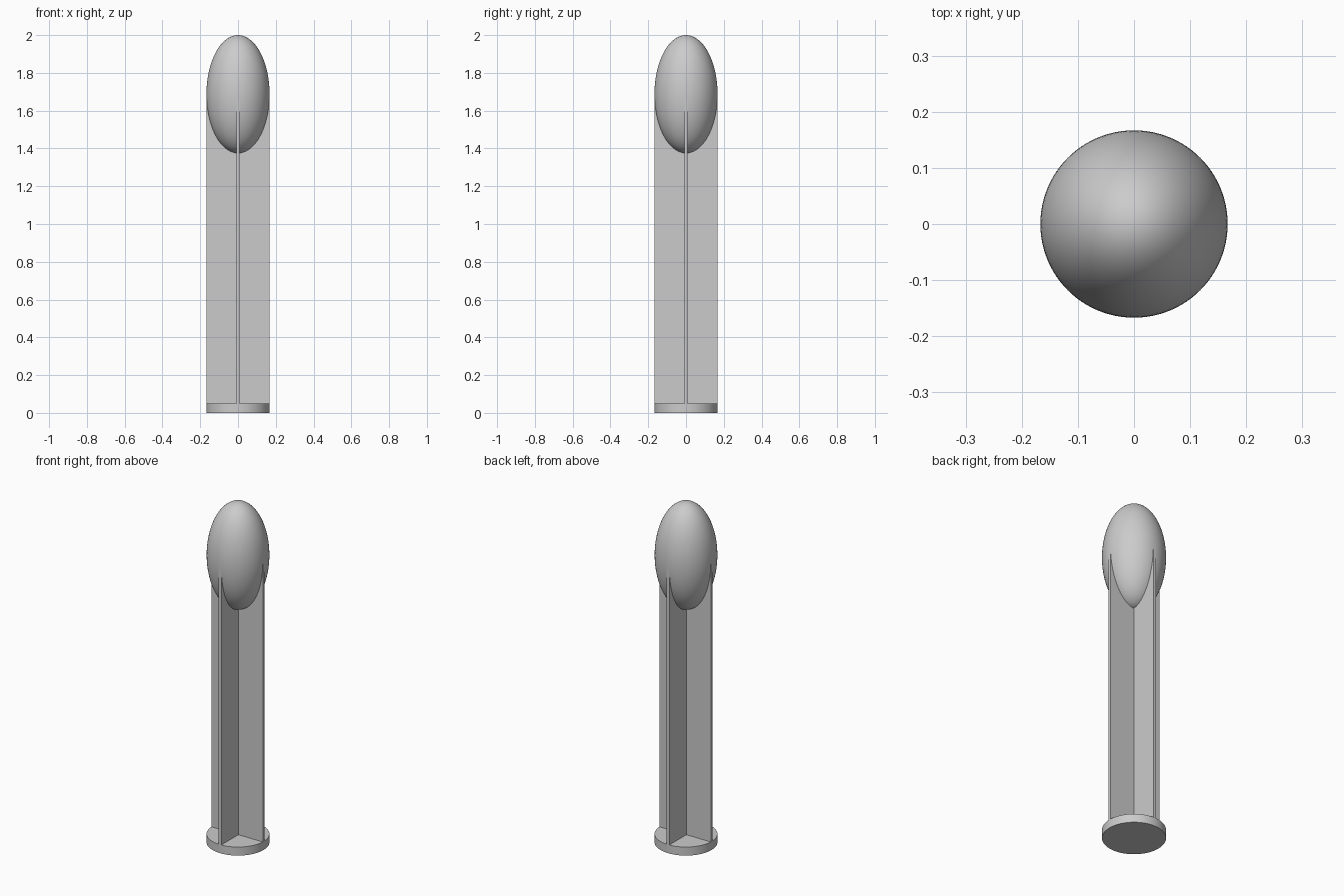
import bpy
import math

if "Cube" in bpy.data.objects:
    bpy.data.objects.remove(bpy.data.objects["Cube"], do_unlink=True)

RADIUS = 0.167
BASE_TOP = 0.05
HEAD_HALF = 0.3125
HEAD_Z = 2 - HEAD_HALF
FIN_THICK = 0.0167

# Single flat grey
grey = bpy.data.materials.new("plain grey")
grey.use_nodes = True
colour = (0.6, 0.6, 0.6, 1)
grey.diffuse_color = colour
grey.node_tree.nodes["Principled BSDF"].inputs["Base Color"].default_value = colour


def finish(name, smooth=True):
    obj = bpy.context.object
    obj.name = name
    obj.data.materials.append(grey)
    bpy.ops.object.transform_apply(location=False, rotation=True, scale=True)
    if smooth:
        bpy.ops.object.shade_smooth_by_angle(angle=math.radians(30))
    return obj


# Round foot disc
bpy.ops.mesh.primitive_cylinder_add(vertices=96, radius=RADIUS, depth=BASE_TOP,
                                    location=(0, 0, BASE_TOP / 2))
finish("base_disc")

# Egg-shaped head
bpy.ops.mesh.primitive_uv_sphere_add(segments=96, ring_count=48, radius=1,
                                     location=(0, 0, HEAD_Z))
bpy.context.object.scale = (RADIUS, RADIUS, HEAD_HALF)
finish("head")

# Two crossed upright plates, rising into the widest part of the head
for name, turn in (("side_fins", 0), ("front_back_fins", math.pi / 2)):
    bpy.ops.mesh.primitive_cube_add(size=1, location=(0, 0, (BASE_TOP + HEAD_Z) / 2))
    plate = bpy.context.object
    plate.scale = (2 * RADIUS, FIN_THICK, HEAD_Z - BASE_TOP)
    plate.rotation_euler.z = turn
    finish(name, smooth=False)
